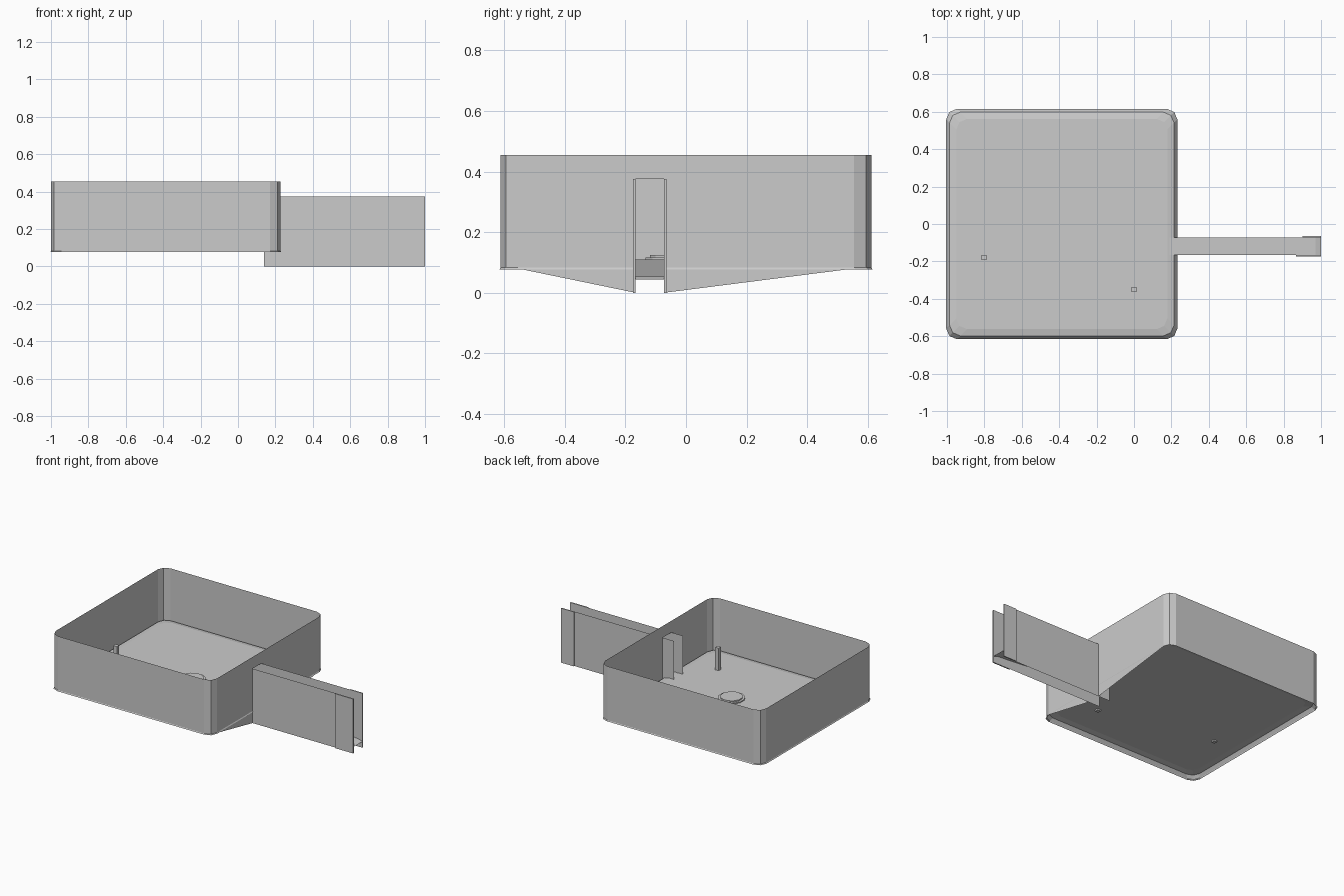
import bpy, bmesh, math

if "Cube" in bpy.data.objects:
    bpy.data.objects.remove(bpy.data.objects["Cube"])

X0, X1, Y = -1.0, 0.228, 0.612       # tray extents
Z0, ZT, ZF = 0.08, 0.455, 0.11       # wall bottom, rim and raised floor
YA, YB, ZC = -0.167, -0.072, 0.375   # chute sides and height


def make(name, build):
    bm = bmesh.new()
    build(bm)
    me = bpy.data.meshes.new(name)
    bm.to_mesh(me)
    bm.free()
    ob = bpy.data.objects.new(name, me)
    bpy.context.collection.objects.link(ob)
    return ob


def outline(inset, z):
    """Rectangle with two-step rounded corners, starting on the right edge."""
    r, k = 0.057, 0.017
    ax, bx, b = X0 + inset, X1 - inset, Y - inset
    c = [(0, r), (k, k), (r, 0)]
    pts = [(bx - u, b - v) for u, v in c]
    pts += [(ax + u, b - v) for u, v in reversed(c)]
    pts += [(ax + u, -b + v) for u, v in c]
    pts += [(bx - u, -b + v) for u, v in reversed(c)]
    return [(x, y, z) for x, y in pts]


def loft(bm, rings, closed=True):
    vs = [[bm.verts.new(p) for p in r] for r in rings]
    n = len(vs[0])
    for a, b in zip(vs, vs[1:]):
        for i in range(n if closed else n - 1):
            k = (i + 1) % n
            bm.faces.new((a[i], a[k], b[k], b[i]))
    return vs


# Tray walls, left open on the right side
make("tray_walls", lambda bm: loft(bm, [outline(0, Z0), outline(0, ZT)], closed=False))


# Raised floor whose edges curl down to the bottom of the walls
def floor(bm):
    vs = loft(bm, [outline(-0.004, 0.077), outline(0.014, 0.103), outline(0.05, ZF)])
    bm.faces.new(vs[-1])


make("tray_floor", floor)


# Right wall around the opening, with sloping skirts down to the chute
def right_wall(bm):
    e = Y - 0.057
    for poly in ([(-e, Z0), (YA, 0), (YA, ZC), (YA, ZT), (-e, ZT)],
                 [(YB, 0), (e, Z0), (e, ZT), (YB, ZT), (YB, ZC)],
                 [(YA, ZC), (YB, ZC), (YB, ZT), (YA, ZT)]):
        bm.faces.new([bm.verts.new((X1, y, z)) for y, z in poly])
    bmesh.ops.remove_doubles(bm, verts=bm.verts, dist=1e-5)


make("right_wall", right_wall)


def sheet(name, low, high):
    make(name, lambda bm: loft(bm, [low, high], closed=False))


def box(name, lo, hi):
    bpy.ops.mesh.primitive_cube_add(size=1, location=[(a + b) / 2 for a, b in zip(lo, hi)])
    ob = bpy.context.object
    ob.name = name
    ob.scale = [b - a for a, b in zip(lo, hi)]


# Chute sides with a thicker panel near the open end
for side, y, out, xs in (("front", YA, -0.008, 0.866), ("back", YB, 0.007, 0.90)):
    sheet(f"chute_{side}_side", [(0.14, y, 0), (1.0, y, 0)], [(0.14, y, ZC), (1.0, y, ZC)])
    box(f"chute_{side}_panel", (xs, min(y, y + out), 0), (1.0, max(y, y + out), ZC))

# Sloping chute floor with a turned-down end
slope = [(0.19, ZF), (0.97, 0.053), (1.0, 0.043)]
sheet("chute_floor", [(x, YA, z) for x, z in slope], [(x, YB, z) for x, z in slope])


# Stepped twelve-sided disc lying on the floor
def disc(bm):
    def ring(r, z):
        return [(-0.312 + r * math.cos(math.tau * (i + .5) / 12),
                 -0.05 + r * math.sin(math.tau * (i + .5) / 12), z) for i in range(12)]
    vs = loft(bm, [ring(0.086, ZF), ring(0.086, 0.117), ring(0.071, 0.117), ring(0.071, 0.125)])
    bm.faces.new(vs[-1])


make("floor_disc", disc)

# Square posts standing on the floor
for i, (x, y) in enumerate([(-0.802, -0.18), (0.0, -0.35)]):
    box(f"post_{i + 1}", (x - 0.013, y - 0.013, 0.1), (x + 0.013, y + 0.013, 0.265))
